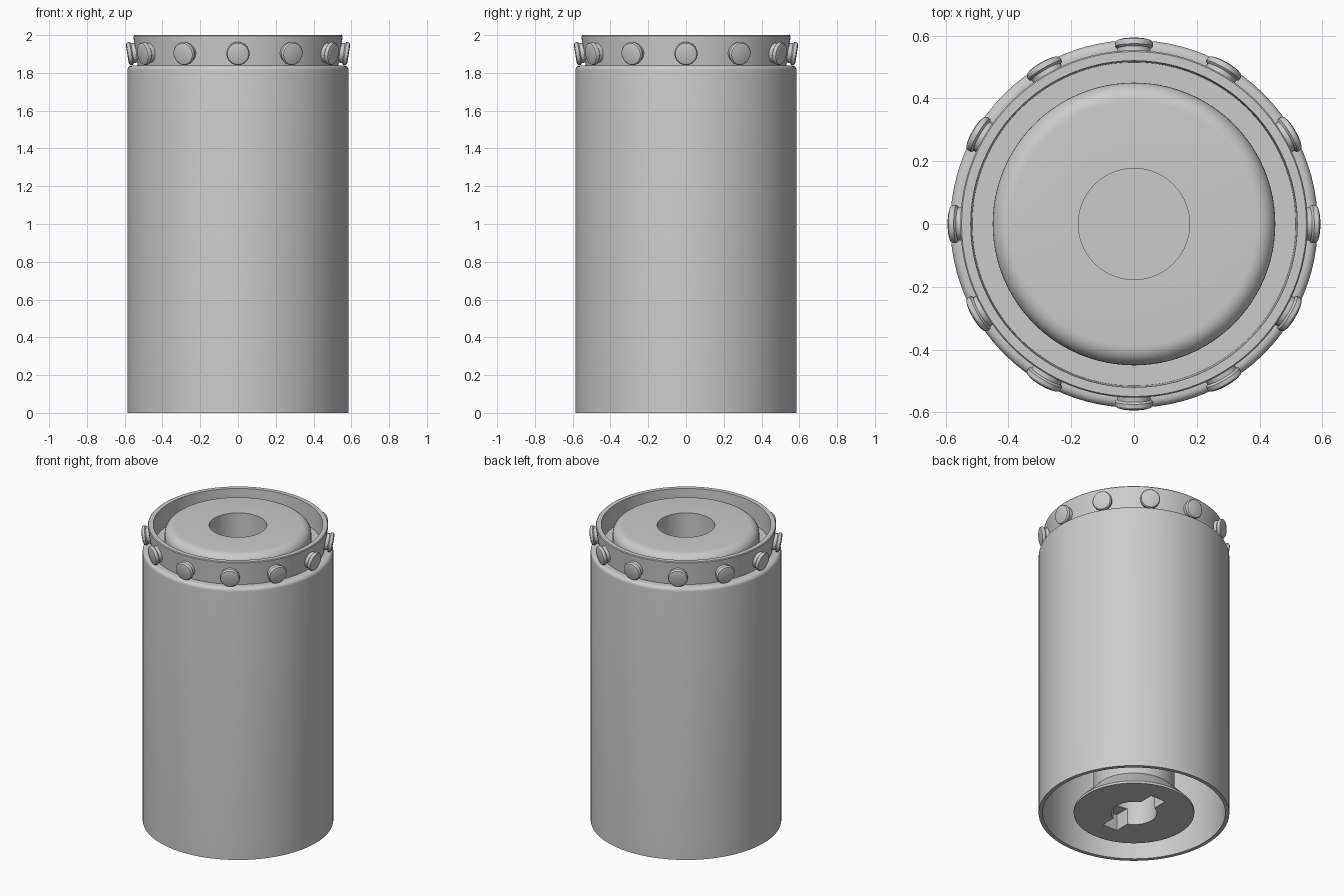
import bpy, bmesh, math
from mathutils import Matrix, Vector

if "Cube" in bpy.data.objects:
    bpy.data.objects.remove(bpy.data.objects["Cube"])


def lathe(name, profile, seg=96, closed=False):
    """Revolve (radius, z) points around z; points on the axis become poles."""
    bm = bmesh.new()
    vs = [bm.verts.new((r, 0, z)) for r, z in profile]
    es = [bm.edges.new(p) for p in zip(vs, vs[1:])]
    if closed:
        es.append(bm.edges.new((vs[-1], vs[0])))
    bmesh.ops.spin(bm, geom=vs + es, cent=(0, 0, 0), axis=(0, 0, 1),
                   angle=math.tau, steps=seg, use_duplicate=False)
    bmesh.ops.remove_doubles(bm, verts=bm.verts, dist=1e-5)
    bmesh.ops.recalc_face_normals(bm, faces=bm.faces)
    me = bpy.data.meshes.new(name)
    bm.to_mesh(me)
    bm.free()
    ob = bpy.data.objects.new(name, me)
    bpy.context.collection.objects.link(ob)
    return ob


def smooth(ob, angle=35):
    bpy.ops.object.select_all(action='DESELECT')
    ob.select_set(True)
    bpy.context.view_layer.objects.active = ob
    bpy.ops.object.shade_smooth_by_angle(angle=math.radians(angle))


def arc(cr, cz, rad, a0, a1, n=6):
    """Points of a fillet arc in the (radius, z) plane."""
    return [(cr + rad * math.cos(math.radians(a0 + (a1 - a0) * i / n)),
             cz + rad * math.sin(math.radians(a0 + (a1 - a0) * i / n)))
            for i in range(n + 1)]


# Thin open-bottomed sleeve with a rounded shoulder
sleeve = lathe("outer_sleeve", [(0.56, 0), (0.585, 0)]
               + arc(0.56, 1.815, 0.025, 0, 90)
               + [(0.50, 1.84), (0.50, 1.80), (0.56, 1.80)], closed=True)
smooth(sleeve)

# Collar flaring outwards towards the top
collar = lathe("flared_collar", [(0.53, 1.835), (0.553, 1.985), (0.553, 1.995), (0.549, 2.0),
                                 (0.52, 2.0), (0.515, 1.86), (0.44, 1.86),
                                 (0.44, 1.80), (0.53, 1.80)], closed=True)
smooth(collar)

# Core: flanged foot, column, and rounded top disc with a blind bore
core = lathe("inner_core", [(0, 0), (0.37, 0), (0.37, 0.015), (0.25, 0.14), (0.25, 1.80),
                            (0.45, 1.80)]
             + arc(0.39, 1.935, 0.06, 0, 90, 8)
             + [(0.177, 1.995), (0.177, 1.5), (0, 1.5)])

# Keyed socket cut into the foot: round hole plus a slot along y
socket_round = lathe("socket_round_cutter", [(0, -0.1), (0.14, -0.1), (0.14, 0.3), (0, 0.3)], 48)
bpy.ops.mesh.primitive_cube_add(size=1, location=(0, 0, 0))
socket_slot = bpy.context.object
socket_slot.name = "socket_slot_cutter"
socket_slot.scale = (0.11, 0.46, 0.22)
for cutter in (socket_round, socket_slot):
    mod = core.modifiers.new(cutter.name, 'BOOLEAN')
    mod.operation = 'DIFFERENCE'
    mod.solver = 'EXACT'
    mod.object = cutter
    bpy.context.view_layer.objects.active = core
    bpy.ops.object.modifier_apply(modifier=mod.name)
    bpy.data.objects.remove(cutter)
smooth(core)

# Twelve studs around the collar, tilted to sit square on its wall
tilt = math.radians(9)
stud = lathe("stud_1", [(0, -0.01), (0.053, -0.01), (0.053, 0.018), (0.061, 0.024),
                        (0.061, 0.036), (0.057, 0.042), (0.045, 0.046), (0, 0.046)], 32)
smooth(stud, 30)
for i in range(12):
    ob = stud if i == 0 else stud.copy()
    if i:
        ob.name = f"stud_{i + 1}"
        bpy.context.collection.objects.link(ob)
    ob.matrix_world = (Matrix.Rotation(i * math.tau / 12, 4, 'Z')
                       @ Matrix.Translation(Vector((0.541, 0, 1.907)))
                       @ Matrix.Rotation(math.pi / 2 + tilt, 4, 'Y'))
